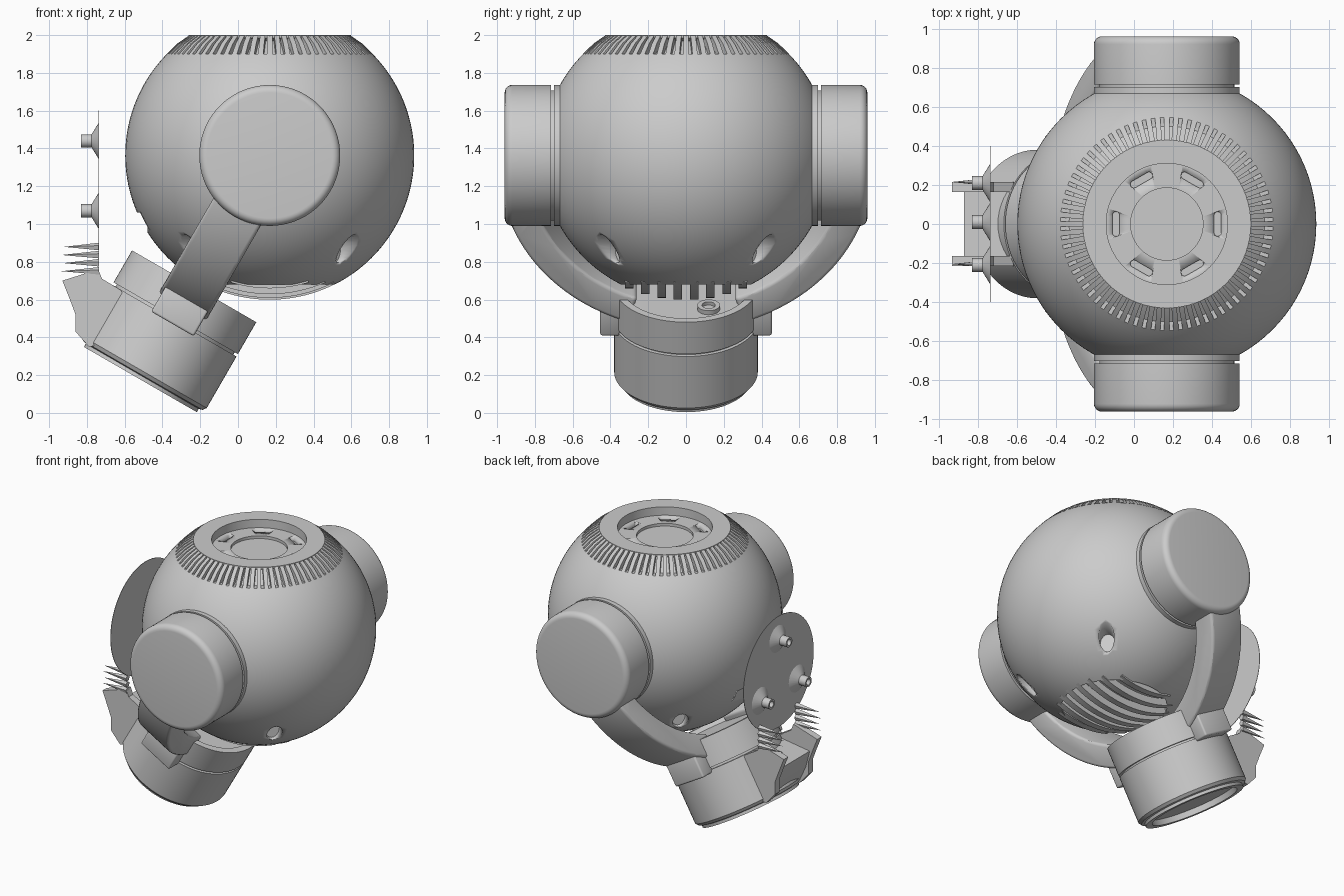
import bpy, bmesh, math
from mathutils import Matrix, Vector

if "Cube" in bpy.data.objects:
    bpy.data.objects.remove(bpy.data.objects["Cube"])

GREY = (0.6, 0.6, 0.6, 1)
grey = bpy.data.materials.new("plain grey")
grey.use_nodes = True
grey.diffuse_color = GREY
grey.node_tree.nodes["Principled BSDF"].inputs["Base Color"].default_value = GREY

R = 0.765
CENTRE = Vector((0.168, 0, 1.363))
MOVE = Matrix.Translation
TILT = MOVE(CENTRE) @ Matrix.Rotation(math.radians(30), 4, 'Y')   # frame of yoke and base
TO_BACK = Matrix.Rotation(math.radians(-90), 4, 'X')              # z axis to +y
TO_SIDE = Matrix.Rotation(math.radians(-90), 4, 'Y')              # z axis to -x
UPRIGHT = Matrix.Rotation(math.radians(90), 4, 'X')


def turn(deg):
    return Matrix.Rotation(math.radians(deg), 4, 'Z')


def lathe(bm, profile, m, steps=64):
    """Revolve (radius, height) points around z, then place with m."""
    part = bmesh.new()
    vs = [part.verts.new((r, 0, z)) for r, z in profile]
    es = [part.edges.new(p) for p in zip(vs, vs[1:])]
    bmesh.ops.spin(part, geom=vs + es, axis=(0, 0, 1), cent=(0, 0, 0),
                   steps=steps, angle=math.tau, use_merge=True)
    merge(bm, part, m)


def prism(bm, points, thick, m):
    """Extrude an (x, z) outline by thick, centred on y = 0, then place with m."""
    part = bmesh.new()
    f = part.faces.new([part.verts.new((x, -thick / 2, z)) for x, z in points])
    ext = bmesh.ops.extrude_face_region(part, geom=[f])
    moved = [v for v in ext["geom"] if isinstance(v, bmesh.types.BMVert)]
    bmesh.ops.translate(part, verts=moved, vec=(0, thick, 0))
    merge(bm, part, m)


def merge(bm, part, m):
    bmesh.ops.remove_doubles(part, verts=part.verts, dist=0.0001)
    bmesh.ops.transform(part, matrix=m, verts=part.verts)
    bmesh.ops.recalc_face_normals(part, faces=part.faces)
    me = bpy.data.meshes.new("part")
    part.to_mesh(me)
    part.free()
    bm.from_mesh(me)
    bpy.data.meshes.remove(me)


def rect(x0, x1, z0, z1):
    return [(x0, z0), (x1, z0), (x1, z1), (x0, z1)]


def arc(r, a0, a1, n=24):
    angles = [math.radians(a0 + (a1 - a0) * i / n) for i in range(n + 1)]
    return [(r * math.cos(a), r * math.sin(a)) for a in angles]


def finish(name, bm, bevel=0.0):
    me = bpy.data.meshes.new(name)
    bm.to_mesh(me)
    bm.free()
    me.materials.append(grey)
    ob = bpy.data.objects.new(name, me)
    bpy.context.collection.objects.link(ob)
    bpy.ops.object.select_all(action='DESELECT')
    ob.select_set(True)
    bpy.context.view_layer.objects.active = ob
    if bevel:
        mod = ob.modifiers.new("rounding", 'BEVEL')
        mod.width, mod.segments = bevel, 3
        bpy.ops.object.modifier_apply(modifier=mod.name)
    bpy.ops.object.shade_smooth_by_angle(angle=math.radians(30))
    return ob


AXIS = MOVE((CENTRE.x, 0, 0))

# Ball shell: grille opening below, stepped fin seat and dished top
low = math.degrees(math.asin((0.68 - CENTRE.z) / R))
high = math.degrees(math.asin((1.9 - CENTRE.z) / R))
shell = [(r, z + CENTRE.z) for r, z in arc(R, low, high, 48)]
bm = bmesh.new()
lathe(bm, [(0, 0.8), (0.33, 0.8)] + shell
      + [(0.5, 1.9), (0.4, 1.97), (0.43, 1.985), (0.43, 2), (0.31, 2), (0.31, 1.94),
         (0.185, 1.94), (0.185, 1.92), (0, 1.92)], AXIS, 96)
ball = finish("ball_shell", bm)

# Openings: four oval ports, six vent slots in the top, one notch behind the plate
bm = bmesh.new()
port = [(0.05 * x, 0.075 * z) for x, z in arc(1, 0, 345, 23)]
slot = [(x, z + 0.045) for x, z in arc(0.018, 0, 180, 8)]
slot += [(-x, -z) for x, z in slot]
for i in range(4):
    prism(bm, port, 0.3, AXIS @ turn(45 + 90 * i) @ MOVE((0, 0.63, 0.87)))
for i in range(6):
    prism(bm, slot, 0.06, AXIS @ turn(60 * i) @ MOVE((0.26, 0, 1.94)) @ UPRIGHT)
prism(bm, rect(-0.7, -0.48, 0.92, 1.06), 0.3, Matrix())
cutter = finish("opening_cutter", bm)
cutter.hide_render = True
cut = ball.modifiers.new("openings", 'BOOLEAN')
cut.operation, cut.solver, cut.object = 'DIFFERENCE', 'EXACT', cutter
bpy.context.view_layer.objects.active = ball
bpy.ops.object.modifier_apply(modifier=cut.name)
bpy.data.objects.remove(cutter)

# Ring of cooling fins around the top
bm = bmesh.new()
fin = [(0.425, 2), (0.49, 1.955), (0.546, 1.9), (0.49, 1.895), (0.39, 1.96)]
for i in range(72):
    prism(bm, fin, 0.027, AXIS @ turn(5 * i))
finish("top_fins", bm)

# Curved ribs across the bottom opening
bm = bmesh.new()
for i in range(8):
    y = (i - 3.5) * 0.086
    r = math.sqrt(R * R - y * y)
    half = math.degrees(math.asin(math.sqrt(0.365 ** 2 - y * y) / r))
    prism(bm, arc(r, -90 - half, -90 + half) + arc(r - 0.05, -90 + half, -90 - half),
          0.045, MOVE(CENTRE + Vector((0, y, 0))))
finish("bottom_grille", bm)

# Pivot drums on both sides, with a groove near the ball
drum = [(0, 0.58), (0.373, 0.58), (0.373, 0.7), (0.345, 0.7), (0.345, 0.715), (0.373, 0.715)]
drum += [(0.333 + x, 0.92 + z) for x, z in arc(0.04, 0, 90, 6)] + [(0, 0.96)]
for side, angle in (("back", 0), ("front", 180)):
    bm = bmesh.new()
    lathe(bm, drum, MOVE(CENTRE) @ turn(angle) @ TO_BACK, 72)
    finish(side + "_pivot_drum", bm)

    # Yoke arm sweeping down to the base
    bm = bmesh.new()
    prism(bm, arc(0.99, -18, -72) + arc(0.83, -72, -18), 0.29,
          TILT @ turn(angle) @ turn(90))
    finish(side + "_yoke_arm", bm, 0.02)

    # Clamp tab beside the base
    bm = bmesh.new()
    prism(bm, rect(0.34, 0.455, -1.03, -0.86), 0.26, TILT @ turn(angle) @ turn(90))
    finish(side + "_clamp_tab", bm, 0.012)

# Tilted round base with a seam and a recessed underside
bm = bmesh.new()
lathe(bm, [(0, -0.83), (0.33, -0.83), (0.34, -0.8), (0.38, -0.8), (0.38, -0.995),
           (0.36, -0.995), (0.36, -1.01), (0.38, -1.01), (0.38, -1.325), (0.365, -1.345),
           (0.345, -1.35), (0.345, -1.37), (0.3, -1.37), (0.3, -1.33), (0, -1.33)], TILT, 72)
finish("round_base", bm)
bm = bmesh.new()
lathe(bm, [(0, -0.825), (0.035, -0.825), (0.035, -0.805), (0.06, -0.805), (0.06, -0.84)],
      TILT @ MOVE((0.19, 0.12, 0)), 24)
finish("cable_ring", bm)

# Thin round mounting plate with three flared pegs
PLATE_X = -0.735
bm = bmesh.new()
lathe(bm, [(0, 0), (0.4, 0), (0.4, 0.003), (0, 0.003)], MOVE((PLATE_X, 0, 1.2)) @ TO_SIDE)
finish("mounting_plate", bm)
bm = bmesh.new()
peg = [(0, 0), (0.1, 0), (0.035, 0.04), (0.035, 0.095), (0.022, 0.095), (0.022, 0.04), (0, 0.04)]
for y, z in ((0.01, 1.44), (0.21, 1.07), (-0.21, 1.07)):
    lathe(bm, peg, MOVE((PLATE_X, y, z)) @ TO_SIDE, 24)
finish("plate_pegs", bm)

# Rear bracket: two cheeks and a lower filler
cheek = [(-0.93, 0.7), (-0.74, 0.76), (-0.72, 0.71), (-0.62, 0.65), (-0.5, 0.4),
         (-0.79, 0.35), (-0.86, 0.43), (-0.86, 0.52), (-0.89, 0.6)]
bm = bmesh.new()
for y in (-0.19, 0.19):
    prism(bm, cheek, 0.05, MOVE((0, y, 0)))
prism(bm, [(-0.87, 0.6), (-0.6, 0.64), (-0.5, 0.4), (-0.79, 0.37), (-0.84, 0.48)], 0.36, Matrix())
finish("rear_bracket", bm)

# Pointed barbs above the bracket
bm = bmesh.new()
for y in (-0.205, 0.215):
    for i in range(4):
        lathe(bm, [(0, 0), (0.022, 0), (0, 0.2 - 0.012 * (i % 2))],
              MOVE((PLATE_X, y, 0.75 + 0.043 * i)) @ TO_SIDE, 5)
finish("bracket_barbs", bm)
